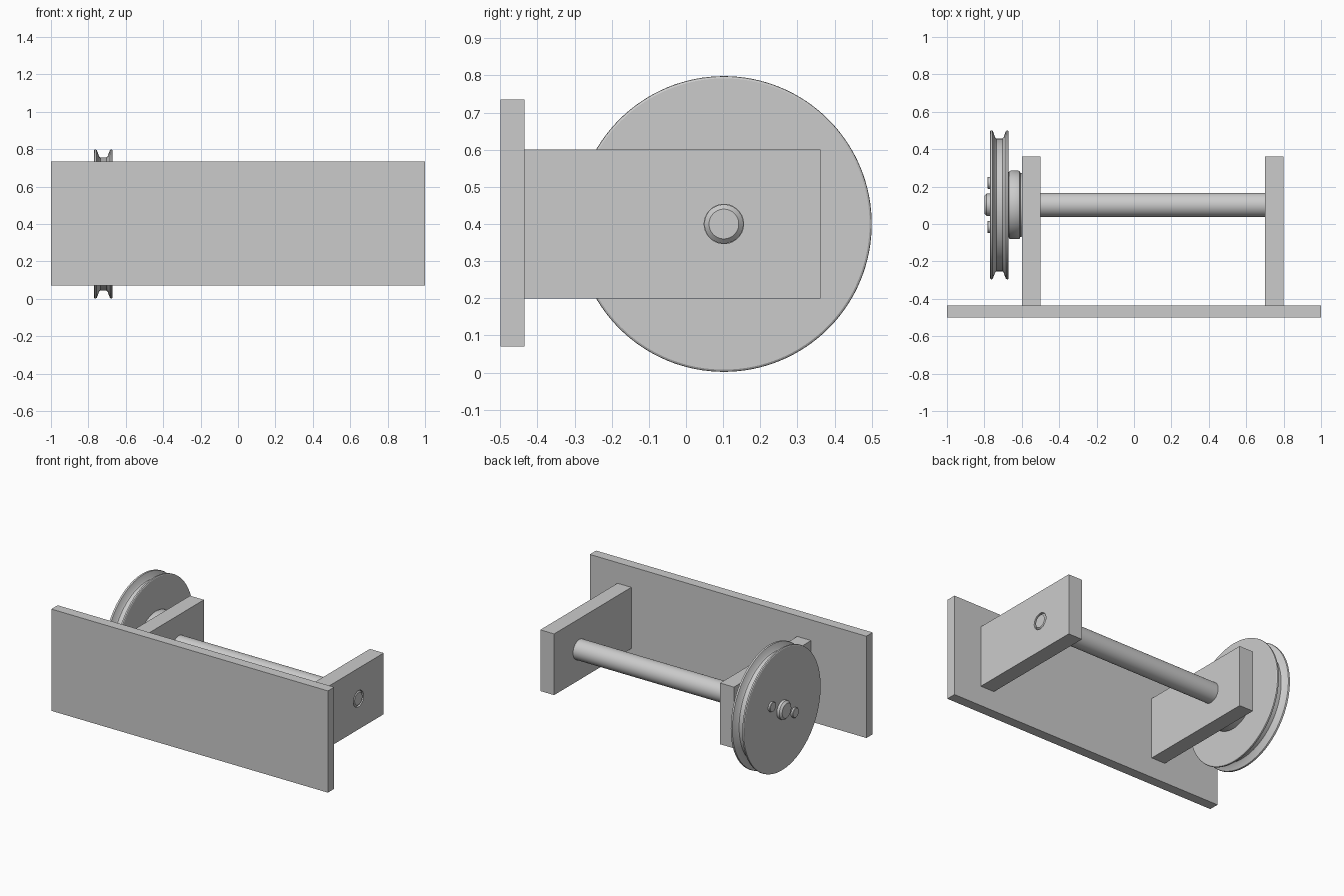
import bpy, bmesh, math

if "Cube" in bpy.data.objects:
    bpy.data.objects.remove(bpy.data.objects["Cube"])

AY, AZ = 0.102, 0.4  # axle axis position in y, z


def box(name, x0, x1, y0, y1, z0, z1):
    bpy.ops.mesh.primitive_cube_add(
        size=1, location=((x0 + x1) / 2, (y0 + y1) / 2, (z0 + z1) / 2))
    ob = bpy.context.object
    ob.name = name
    ob.scale = (x1 - x0, y1 - y0, z1 - z0)
    bpy.ops.object.transform_apply(location=False, rotation=False, scale=True)
    return ob


def lathe(name, profile, y=AY, z=AZ, n=96):
    """Revolve (x, radius) points around an axis parallel to x."""
    bm = bmesh.new()
    rings = [[bm.verts.new((x, r * math.cos(2 * math.pi * i / n),
                            r * math.sin(2 * math.pi * i / n))) for i in range(n)]
             for x, r in profile]
    for a, b in zip(rings, rings[1:]):
        for i in range(n):
            j = (i + 1) % n
            bm.faces.new((a[i], a[j], b[j], b[i]))
    bm.faces.new(rings[0])
    bm.faces.new(rings[-1])
    bmesh.ops.recalc_face_normals(bm, faces=bm.faces)
    me = bpy.data.meshes.new(name)
    bm.to_mesh(me)
    bm.free()
    ob = bpy.data.objects.new(name, me)
    ob.location = (0, y, z)
    bpy.context.collection.objects.link(ob)
    bpy.ops.object.select_all(action='DESELECT')
    ob.select_set(True)
    bpy.context.view_layer.objects.active = ob
    bpy.ops.object.shade_smooth_by_angle(angle=math.radians(30))
    return ob


# Mounting plate and the two bearing brackets
box("mounting_plate", -1, 1, -0.5, -0.435, 0.07, 0.735)
bore = lathe("bore_cutter", [(-1.2, 0.053), (1.2, 0.053)])
bore.hide_render = True
bore.hide_set(True)
for name, x in (("left_bracket", -0.6), ("right_bracket", 0.7)):
    br = box(name, x, x + 0.1, -0.435, 0.362, 0.2, 0.6)
    mod = br.modifiers.new("bore", 'BOOLEAN')
    mod.object = bore
    mod.solver = 'EXACT'

# Axle: thick between brackets, thinner journals, chamfered ends
lathe("axle", [(-0.8, 0.047), (-0.788, 0.06), (-0.765, 0.06), (-0.765, 0.0525),
               (-0.5, 0.0525), (-0.5, 0.065), (0.7, 0.065), (0.7, 0.0525),
               (0.788, 0.0525), (0.8, 0.04)])

# Grooved pulley wheel with rounded rims, profile mirrored about its middle
half = [(-0.05, 0.392), (-0.047, 0.397), (-0.042, 0.398), (-0.036, 0.396),
        (-0.033, 0.390), (-0.023, 0.362), (-0.016, 0.355)]
prof = half + [(-x, r) for x, r in reversed(half)]
lathe("pulley_wheel", [(-0.72 + x, r) for x, r in prof], n=128)

# Spacer collar between wheel and bracket
lathe("spacer_collar", [(-0.671, 0.172), (-0.667, 0.18), (-0.661, 0.183),
                        (-0.618, 0.183), (-0.611, 0.18), (-0.608, 0.172),
                        (-0.6, 0.17)])

# Two bolts on the wheel face
for s in (1, -1):
    lathe("wheel_bolt", [(-0.784, 0.029), (-0.781, 0.032), (-0.768, 0.032)],
          AY + s * 0.118, AZ + s * 0.064, 48)
